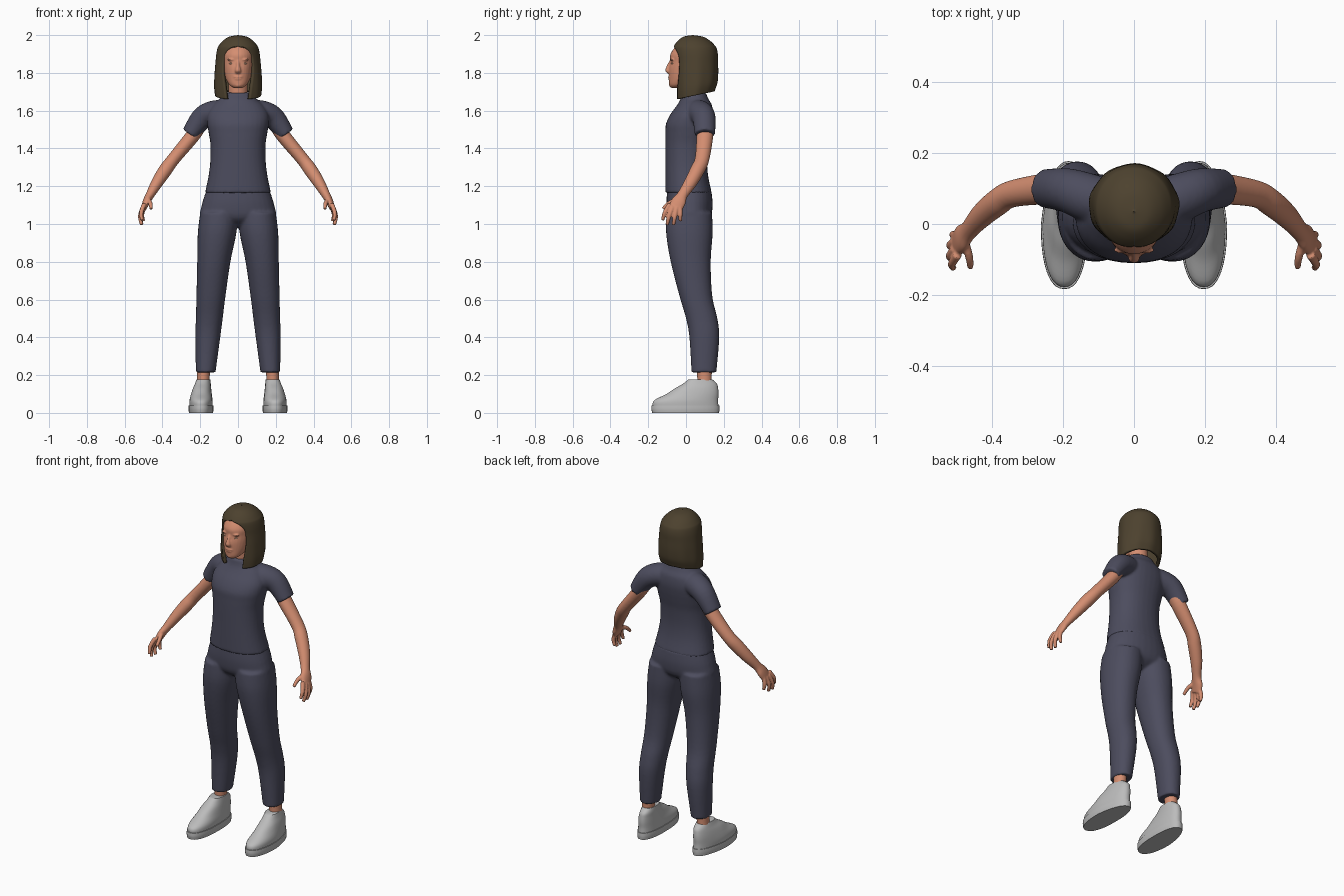
import bpy, bmesh, math
from mathutils import Vector, Matrix


def material(name, rgb):
    m = bpy.data.materials.new(name)
    m.diffuse_color = (*rgb, 1)
    return m


SKIN = material("skin", (0.66, 0.27, 0.165))
CLOTH = material("dark blue cloth", (0.073, 0.073, 0.112))
HAIR = material("brown hair", (0.074, 0.054, 0.028))
SHOE = material("light grey shoe", (0.5, 0.5, 0.5))
EYE = material("pale eye", (0.72, 0.42, 0.28))


def refine(rings, n=5):
    """Catmull-Rom interpolation between rings."""
    out = []
    for i in range(len(rings) - 1):
        p = [rings[max(i - 1, 0)], rings[i], rings[i + 1], rings[min(i + 2, len(rings) - 1)]]
        for k in range(n):
            t = k / n
            out.append([0.5 * (2 * b + (c - a) * t + (2 * a - 5 * b + 4 * c - d) * t * t
                        + (3 * b - a - 3 * c + d) * t ** 3) for a, b, c, d in zip(*p)])
    return out + [list(rings[-1])]


def loft(bm, rings, axis=None, mirror=False, power=2.0, seg=32):
    """Closed skin through rings (x, y, z, radius across, radius along y)."""
    rs = refine(rings)
    for s in ((1, -1) if mirror else (1,)):
        loops = []
        for i, r in enumerate(rs):
            a, b = rs[max(i - 1, 0)], rs[min(i + 1, len(rs) - 1)]
            t = Vector(axis) if axis else (Vector(b[:3]) - Vector(a[:3])).normalized()
            u = Vector((0, 1, 0))
            u = (u - t * u.dot(t)).normalized()
            v = t.cross(u)
            loop = []
            for j in range(seg):
                w = 2 * math.pi * j / seg
                c, d = math.cos(w), math.sin(w)
                c = math.copysign(abs(c) ** (2 / power), c)
                d = math.copysign(abs(d) ** (2 / power), d)
                p = Vector(r[:3]) + u * c * r[4] + v * d * r[3]
                loop.append(bm.verts.new((p.x * s, p.y, p.z)))
            loops.append(loop)
        for a, b in zip(loops, loops[1:]):
            for j in range(seg):
                k = (j + 1) % seg
                bm.faces.new((a[j], a[k], b[k], b[j]))
        bm.faces.new(loops[0][::-1])
        bm.faces.new(loops[-1])


def ellipsoid(bm, pos, size, mirror=False):
    for s in ((1, -1) if mirror else (1,)):
        bmesh.ops.create_uvsphere(bm, u_segments=20, v_segments=12, radius=1,
                                  matrix=Matrix.Translation((pos[0] * s, pos[1], pos[2]))
                                  @ Matrix.Diagonal((*size, 1)))


def finish(name, bm, mat, voxel=0, blur=3):
    """Make the object; a voxel size fuses its overlapping pieces into one skin."""
    bmesh.ops.recalc_face_normals(bm, faces=bm.faces)
    me = bpy.data.meshes.new(name)
    bm.to_mesh(me)
    bm.free()
    me.materials.append(mat)
    ob = bpy.data.objects.new(name, me)
    bpy.context.collection.objects.link(ob)
    if voxel:
        r = ob.modifiers.new("fuse", 'REMESH')
        r.mode, r.voxel_size, r.use_smooth_shade = 'VOXEL', voxel, True
        f = ob.modifiers.new("soften", 'SMOOTH')
        f.factor, f.iterations = 0.5, blur
    else:
        bpy.ops.object.select_all(action='DESELECT')
        ob.select_set(True)
        bpy.context.view_layer.objects.active = ob
        bpy.ops.object.shade_smooth_by_angle(angle=math.radians(45))
    return ob


Z = (0, 0, 1)

# Trousers: hips and two legs
bm = bmesh.new()
loft(bm, [(0, .018, .985, .09, .05), (0, .019, 1.03, .195, .108), (0, .019, 1.1, .192, .122),
          (0, .017, 1.18, .167, .117)], Z, power=2.2)
loft(bm, [(.171, .095, .215, .052, .066), (.16, .097, .4, .066, .079), (.152, .083, .5, .071, .083),
          (.143, .052, .62, .077, .087), (.128, .025, .8, .088, .106), (.111, .018, .95, .102, .123),
          (.1, .018, 1.06, .1, .12)], Z, mirror=True, power=2.15)
finish("trousers", bm, CLOTH, .008)

# Shirt: torso and short sleeves
bm = bmesh.new()
loft(bm, [(0, .0135, 1.165, .175, .123), (0, .004, 1.25, .157, .114), (0, .001, 1.33, .147, .111),
          (0, .004, 1.42, .146, .114), (0, .01, 1.48, .155, .119), (0, .016, 1.53, .163, .122),
          (0, .03, 1.58, .162, .113), (0, .045, 1.63, .135, .092), (0, .045, 1.66, .1, .075),
          (0, .042, 1.695, .075, .063)], Z, power=2.25)
loft(bm, [(.08, .06, 1.59, .066, .066), (.13, .075, 1.588, .065, .068), (.19, .095, 1.56, .06, .062),
          (.253, .1, 1.475, .046, .054)], mirror=True)
finish("shirt", bm, CLOTH, .008)

# Arms with palms, fingers and thumbs
bm = bmesh.new()
loft(bm, [(.2, .1, 1.53, .038, .042), (.24, .1, 1.467, .038, .044), (.342, .085, 1.343, .034, .038),
          (.385, .06, 1.285, .036, .038), (.43, .022, 1.216, .031, .034), (.465, -.018, 1.155, .023, .028),
          (.484, -.038, 1.12, .02, .038), (.5, -.058, 1.08, .014, .036)], mirror=True)
fingers = [((.496, -.086, 1.105), (.512, -.112, 1.06), (.508, -.124, 1.02)),
           ((.503, -.07, 1.09), (.518, -.09, 1.04), (.51, -.1, .995)),
           ((.503, -.05, 1.085), (.517, -.06, 1.035), (.508, -.066, .995)),
           ((.498, -.032, 1.09), (.508, -.03, 1.05), (.5, -.03, 1.015)),
           ((.478, -.045, 1.13), (.464, -.09, 1.11), (.46, -.122, 1.08))]
for a, b, c in fingers:
    loft(bm, [(*a, .013, .013), (*b, .0115, .0115), (*c, .009, .009)], mirror=True, seg=14)
finish("arms", bm, SKIN, .0045, 2)

# Head, neck, nose and mouth
bm = bmesh.new()
loft(bm, [(0, -.055, 1.72, .022, .022), (0, -.042, 1.737, .046, .046), (0, -.01, 1.775, .067, .08),
          (0, .015, 1.82, .078, .106), (0, .025, 1.86, .083, .109), (0, .03, 1.9, .084, .112),
          (0, .035, 1.945, .068, .085), (0, .04, 1.975, .042, .045)], Z, power=2.1)
loft(bm, [(0, .048, 1.63, .058, .055), (0, .04, 1.69, .052, .052), (0, .035, 1.78, .052, .052)], Z)
loft(bm, [(0, -.078, 1.866, .008, .009), (0, -.092, 1.835, .01, .011), (0, -.097, 1.812, .016, .013),
          (0, -.088, 1.797, .012, .01)], Z, seg=16)
ellipsoid(bm, (0, -.086, 1.779), (.025, .009, .006))
ellipsoid(bm, (0, -.084, 1.768), (.021, .01, .006))
ellipsoid(bm, (0, -.072, 1.736), (.02, .018, .014))
ellipsoid(bm, (.034, -.073, 1.87), (.024, .01, .006), mirror=True)
finish("head", bm, SKIN, .0045, 2)

# Eyes
bm = bmesh.new()
ellipsoid(bm, (.034, -.072, 1.85), (.014, .007, .005), mirror=True)
finish("eyes", bm, EYE)

# Hair: shell open at the face; rings are (centre y, z, rx, ry, half angle from the back)
bm = bmesh.new()
rings = refine([(.045, 1.68, .122, .105, 150), (.05, 1.73, .127, .115, 147), (.052, 1.8, .124, .118, 140),
                (.052, 1.86, .119, .117, 139), (.05, 1.9, .115, .118, 142), (.047, 1.93, .109, .115, 156),
                (.045, 1.946, .101, .107, 180), (.042, 1.972, .078, .083, 180),
                (.038, 1.992, .045, .05, 180), (.035, 2, .001, .001, 180)])
N = 56
loops = []
for cy, z, rx, ry, half in rings:
    loop = []
    for j in range(N + 1):
        w = math.radians(min(half, 180)) * (2 * j / N - 1)
        drop = .022 * math.cos(w) * max(0, min(1, (1.8 - z) / .1))
        lock = 1 + .012 * math.sin(w * 9 + 1) * max(0, min(1, (1.95 - z) / .2))
        loop.append(bm.verts.new((rx * lock * math.sin(w), cy + ry * lock * math.cos(w), z + drop)))
    loops.append(loop)
for a, b in zip(loops, loops[1:]):
    for j in range(N):
        bm.faces.new((a[j], a[j + 1], b[j + 1], b[j]))
bmesh.ops.remove_doubles(bm, verts=bm.verts, dist=.0004)
hair = finish("hair", bm, HAIR)
# Make the shell normals point outward before thickening inward
if sum(p.normal.dot(p.center - Vector((0, .05, 1.85))) for p in hair.data.polygons) < 0:
    hair.data.flip_normals()
s = hair.modifiers.new("thickness", 'SOLIDIFY')
s.thickness, s.offset = .018, -1

# Ankles
bm = bmesh.new()
loft(bm, [(.188, .1, .09, .036, .042), (.184, .098, .17, .033, .038), (.18, .097, .3, .037, .042)],
     Z, mirror=True)
finish("ankles", bm, SKIN)

# Shoes: uppers over flat soles, narrower toward the heel
for name, rows in (
        ("shoe_uppers", [(.196, -.002, .03, .061, .174), (.196, 0, .065, .061, .17),
                         (.195, .034, .1, .055, .138), (.193, .056, .13, .049, .114),
                         (.19, .074, .155, .043, .089), (.188, .076, .178, .038, .062)]),
        ("shoe_soles", [(.196, -.002, 0, .064, .177), (.196, -.003, .02, .066, .18),
                        (.196, -.003, .04, .065, .179)])):
    bm = bmesh.new()
    loft(bm, rows, Z, mirror=True, power=2.3, seg=40)
    for v in bm.verts:
        mid = math.copysign(.196 - .012 * max(0, v.co.y) / .18, v.co.x)
        v.co.x = mid + (v.co.x - math.copysign(.196, v.co.x)) * (1 - .12 * max(0, v.co.y) / .18)
    finish(name, bm, SHOE)
